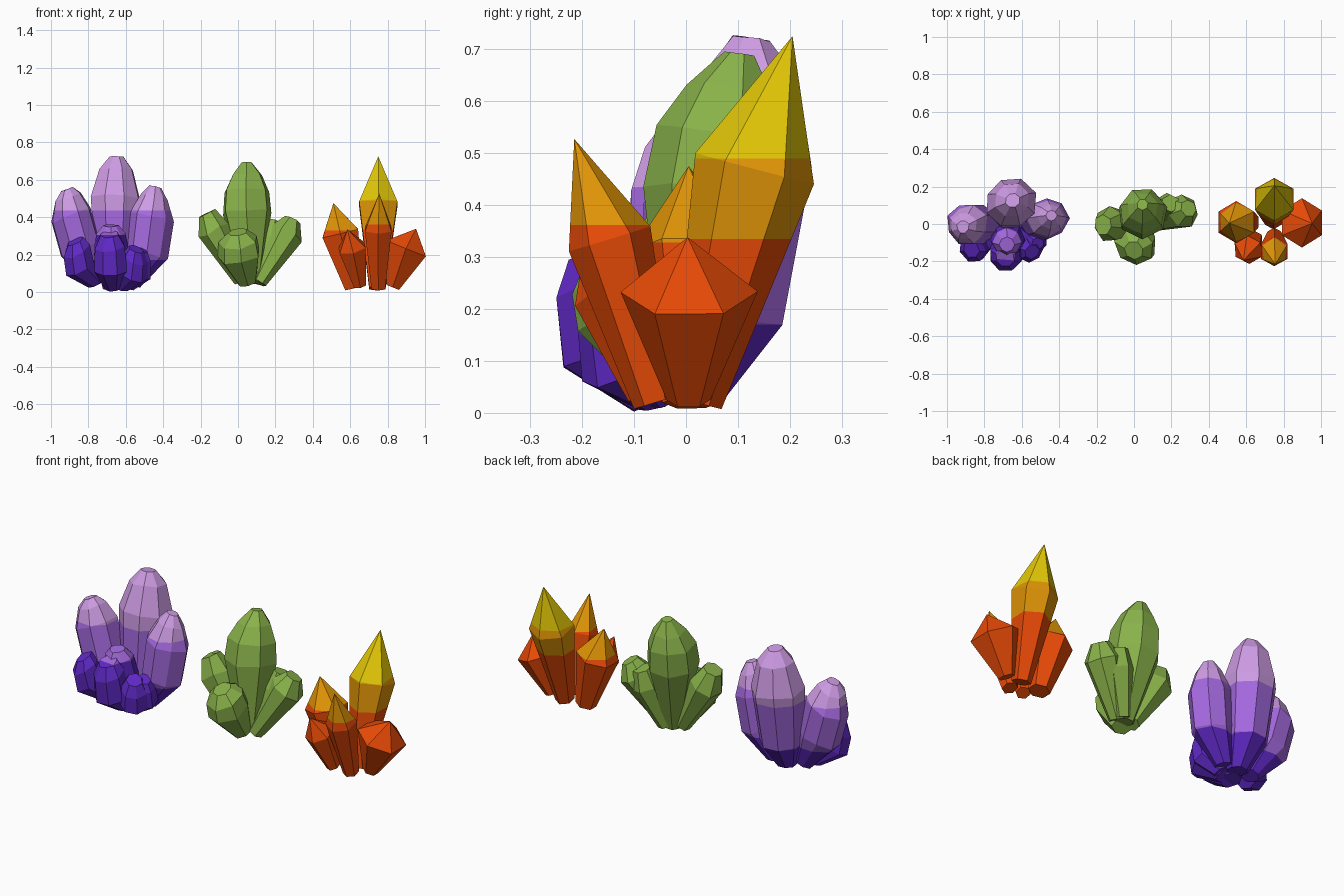
import bpy, bmesh, math, random
from mathutils import Vector

if "Cube" in bpy.data.objects:
    bpy.data.objects.remove(bpy.data.objects["Cube"])

random.seed(4)


def material(name, rgb):
    m = bpy.data.materials.new(name)
    m.diffuse_color = (*rgb, 1)
    m.use_nodes = True
    m.node_tree.nodes["Principled BSDF"].inputs["Base Color"].default_value = m.diffuse_color
    return m


PURPLES = [material("dark_purple", (.115, .022, .56)),
           material("mid_purple", (.37, .14, .73)),
           material("light_purple", (.62, .33, .78))]
GREEN = [material("green", (.25, .445, .068))]
FIRES = [material("red_orange", (.8, .068, .002)),
         material("orange", (.75, .3, .002)),
         material("yellow", (.76, .57, .002))]


def crystal(name, rings, sides, mats, bands=(), jitter=0.0, phase=0.0):
    """Loft polygon rings (x, y, z, radius) square to the crystal axis; radius 0 is a point.
    bands are the heights where the next colour starts."""
    centres = [Vector(r[:3]) for r in rings]
    axis = (centres[-1] - centres[0]).normalized()
    u = Vector((0, 1, 0))
    u = (u - axis * u.dot(axis)).normalized()
    v = axis.cross(u)
    wobble = [1 + random.uniform(-jitter, jitter) for _ in range(sides)]
    bm = bmesh.new()
    loops = []
    for c, r in zip(centres, rings):
        if r[3] == 0:
            loops.append([bm.verts.new(c)] * sides)
            continue
        loop = []
        for i in range(sides):
            a = 2 * math.pi * (i + phase) / sides
            lift = axis * random.uniform(-1, 1) * jitter * r[3]
            loop.append(bm.verts.new(c + (u * math.cos(a) + v * math.sin(a)) * r[3] * wobble[i] + lift))
        loops.append(loop)
    for lo, hi in zip(loops, loops[1:]):
        for i in range(sides):
            j = (i + 1) % sides
            if hi[i] is hi[j]:
                bm.faces.new((lo[i], lo[j], hi[i]))
            else:
                bm.faces.new((lo[i], lo[j], hi[j], hi[i]))
    bm.faces.new(loops[0][::-1])
    if rings[-1][3] > 0:
        bm.faces.new(loops[-1])
    # cut along the colour bands, then colour by height
    for z in bands:
        bmesh.ops.bisect_plane(bm, geom=bm.verts[:] + bm.edges[:] + bm.faces[:],
                               plane_co=(0, 0, z), plane_no=(0, 0, 1), dist=1e-5)
    for f in bm.faces:
        f.material_index = sum(f.calc_center_median().z > z for z in bands)
    bmesh.ops.recalc_face_normals(bm, faces=bm.faces)
    me = bpy.data.meshes.new(name)
    bm.to_mesh(me)
    bm.free()
    for m in mats:
        me.materials.append(m)
    bpy.context.collection.objects.link(bpy.data.objects.new(name, me))


# Purple cluster: three tall rounded crystals
TALL = (.17, .435)
crystal("purple_tall", [(-.65, .02, .03, .055), (-.66, .075, .18, .115), (-.66, .11, .5, .14),
                        (-.655, .125, .65, .095), (-.65, .125, .722, .04)], 8, PURPLES, TALL, .07, .5)
crystal("purple_left", [(-.745, 0, .05, .05), (-.845, 0, .23, .115), (-.895, 0, .41, .115),
                        (-.91, -.01, .505, .075), (-.915, -.015, .55, .035)], 8, PURPLES, TALL, .07, .5)
crystal("purple_right", [(-.575, .01, .04, .05), (-.49, .02, .2, .11), (-.463, .03, .4, .115),
                         (-.447, .04, .51, .07), (-.442, .045, .562, .03)], 8, PURPLES, TALL, .07)
# Purple cluster: short dark crystals at the front
SHORT = (.305,)
crystal("purple_short_front", [(-.67, -.06, .02, .045), (-.685, -.15, .12, .094), (-.69, -.172, .25, .086),
                               (-.69, -.18, .31, .05)], 8, PURPLES, SHORT, .06, .5)
crystal("purple_short_middle", [(-.67, -.05, .02, .05), (-.675, -.085, .2, .09), (-.68, -.1, .31, .075),
                                (-.68, -.11, .355, .04)], 8, PURPLES, SHORT, .06)
crystal("purple_short_left", [(-.76, -.05, .05, .05), (-.85, -.115, .13, .084), (-.865, -.13, .22, .08),
                              (-.87, -.135, .272, .048)], 7, PURPLES, SHORT, .06)
crystal("purple_short_right", [(-.62, -.05, .025, .045), (-.56, -.13, .09, .077), (-.55, -.145, .18, .07),
                               (-.545, -.15, .228, .042)], 7, PURPLES, SHORT, .06, .5)
crystal("purple_short_side", [(-.6, -.04, .03, .045), (-.53, -.08, .1, .07), (-.52, -.1, .19, .06),
                              (-.515, -.105, .225, .035)], 7, PURPLES, SHORT, .06)

# Green cluster: blunt faceted crystals
crystal("green_tall", [(.07, .01, .05, .05), (.045, .06, .42, .135), (.043, .075, .54, .125),
                       (.045, .09, .62, .085), (.045, .105, .69, .03)], 7, GREEN, jitter=.06, phase=.5)
crystal("green_left", [(.02, 0, .06, .045), (-.13, 0, .33, .095), (-.165, -.005, .42, .055)],
        7, GREEN, jitter=.08)
crystal("green_front", [(.05, -.03, .05, .05), (.01, -.095, .2, .113), (.005, -.118, .27, .103),
                        (0, -.14, .32, .05)], 7, GREEN, jitter=.08, phase=.5)
crystal("green_right", [(.11, .005, .05, .045), (.263, .07, .31, .094), (.292, .085, .385, .047)],
        7, GREEN, jitter=.06)
crystal("green_back", [(.1, .03, .05, .045), (.18, .09, .28, .08), (.195, .11, .375, .05)],
        6, GREEN, jitter=.06)

# Orange cluster: six-sided pointed crystals
crystal("orange_tall", [(.745, .02, .02, .05), (.75, .132, .47, .118), (.75, .205, .725, 0)],
        6, FIRES, (.335, .49))
crystal("orange_front", [(.75, -.06, .02, .042), (.75, -.147, .335, .082), (.755, -.215, .527, 0)],
        6, FIRES, (.362,))
crystal("orange_left", [(.62, .01, .02, .055), (.547, .01, .313, .113), (.51, .005, .475, 0)],
        6, FIRES, (.328,))
crystal("orange_right", [(.827, .005, .025, .042), (.898, .006, .233, .132), (.952, .003, .338, 0)],
        6, FIRES, (.37,))
crystal("orange_short", [(.652, -.075, .035, .038), (.61, -.137, .235, .082), (.585, -.194, .335, 0)],
        6, FIRES, (.37,))
